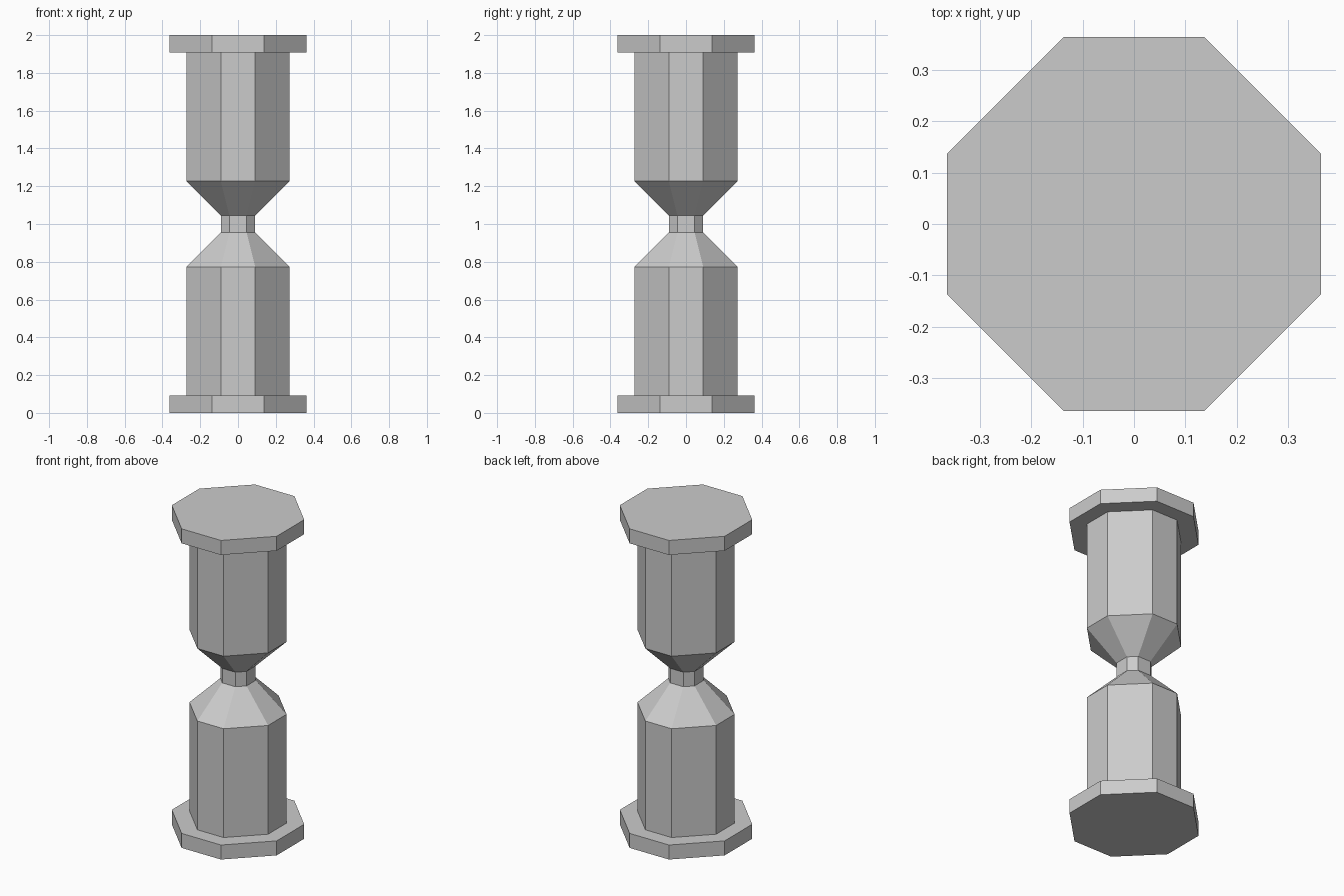
import bpy
import bmesh

if "Cube" in bpy.data.objects:
    bpy.data.objects.remove(bpy.data.objects["Cube"], do_unlink=True)

U = 2 / 22          # module: the model is 22 units tall
TOP = 22

grey = bpy.data.materials.new("plain grey")
grey.use_nodes = True
colour = (0.6, 0.6, 0.6, 1)
grey.diffuse_color = colour
grey.node_tree.nodes["Principled BSDF"].inputs["Base Color"].default_value = colour

# Octagon sizes: (distance to the flat side, half length of that side)
PLATE, BULB, NECK = (4, 1.5), (3, 1), (1, 0.5)


def octagon(bm, size, z):
    a, b = size
    corners = [(a, -b), (a, b), (b, a), (-b, a), (-a, b), (-a, -b), (-b, -a), (b, -a)]
    return [bm.verts.new((x * U, y * U, z * U)) for x, y in corners]


def loft(name, sections, capped=False):
    """Join octagonal sections, given as (size, height), into one faceted part."""
    bm = bmesh.new()
    rings = [octagon(bm, size, z) for size, z in sections]
    for low, high in zip(rings, rings[1:]):
        for i in range(len(low)):
            j = (i + 1) % len(low)
            bm.faces.new((low[i], low[j], high[j], high[i]))
    if capped:
        bm.faces.new(rings[0][::-1])
        bm.faces.new(rings[-1])
    mesh = bpy.data.meshes.new(name)
    bm.to_mesh(mesh)
    bm.free()
    mesh.materials.append(grey)
    obj = bpy.data.objects.new(name, mesh)
    bpy.context.collection.objects.link(obj)


def flipped(sections):
    """Mirror sections about the middle height, keeping them bottom to top."""
    return [(size, TOP - z) for size, z in reversed(sections)]


# End plates
plate = [(PLATE, 0), (PLATE, 1)]
loft("bottom_plate", plate, capped=True)
loft("top_plate", flipped(plate), capped=True)

# Bulbs with sloping shoulders
bulb = [(BULB, 1), (BULB, 8.5), (NECK, 10.5)]
loft("lower_bulb", bulb)
loft("upper_bulb", flipped(bulb))

# Narrow neck between the bulbs
loft("neck", [(NECK, 10.5), (NECK, 11.5)])
